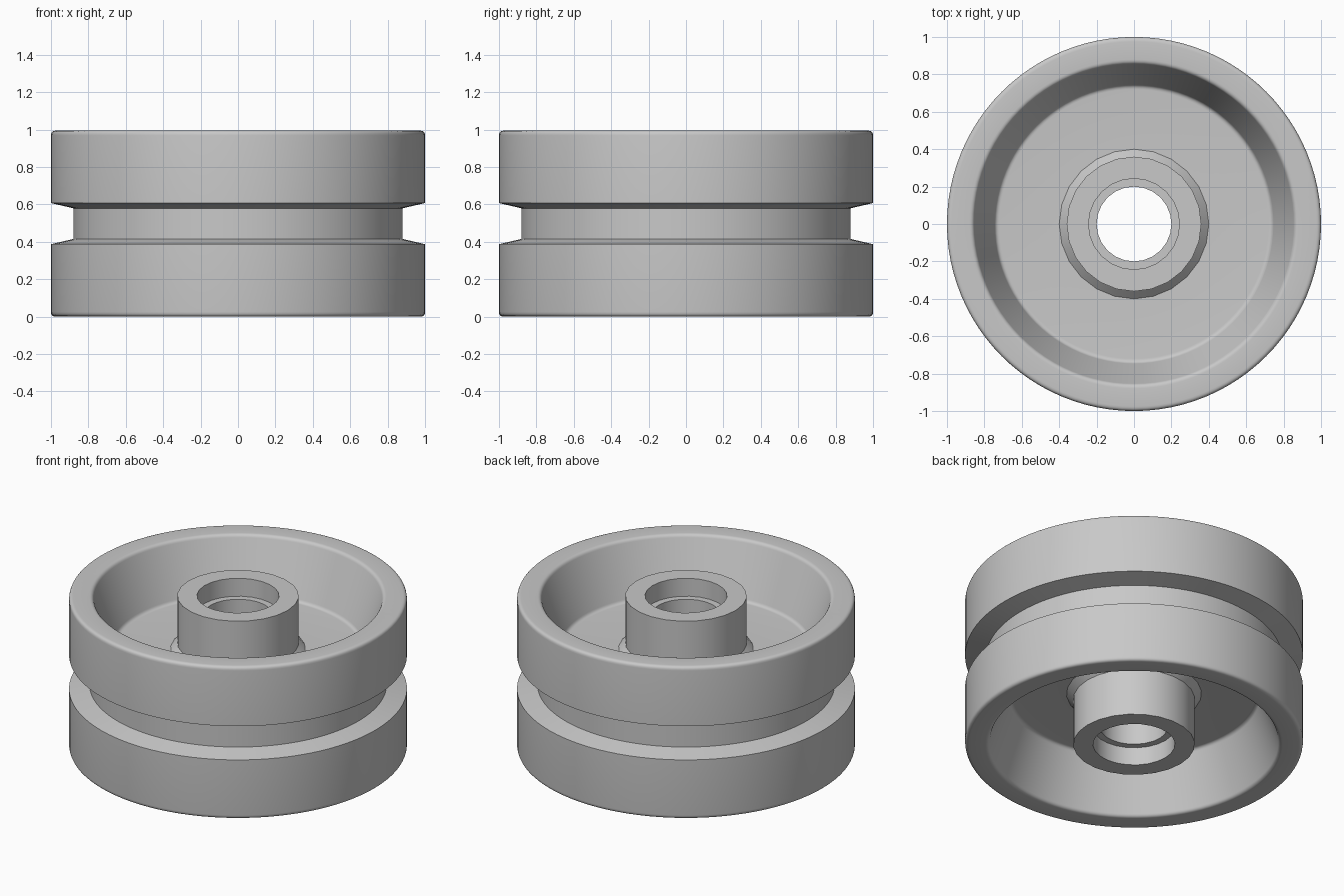
import bpy, bmesh
from math import cos, sin, tau, radians
from mathutils import Vector

cube = bpy.data.objects.get("Cube")
if cube:
    bpy.data.objects.remove(cube, do_unlink=True)

MID = 0.497  # half the total height

# Single plain metal colour
metal = bpy.data.materials.new("light grey metal")
metal.use_nodes = True
grey = (0.58, 0.58, 0.58, 1)
metal.diffuse_color = grey
metal.node_tree.nodes["Principled BSDF"].inputs["Base Color"].default_value = grey


def rounded(points, steps=5):
    """Replace each (radius, height, rounding) corner by a small curve."""
    out = []
    for i, (r, h, size) in enumerate(points):
        corner = Vector((r, h))
        if not size:
            out.append(corner)
            continue
        start = corner + (Vector(points[i - 1][:2]) - corner).normalized() * size
        end = corner + (Vector(points[i + 1][:2]) - corner).normalized() * size
        for s in range(steps + 1):
            t = s / steps
            out.append(start * (1 - t) ** 2 + corner * 2 * t * (1 - t) + end * t * t)
    return out


def lathe(name, half_profile, sides):
    """Mirror an upper half profile about mid height and revolve it."""
    upper = rounded(half_profile)
    lower = [Vector((p.x, -p.y)) for p in reversed(upper)]
    profile = upper + lower
    bm = bmesh.new()
    rings = []
    for k in range(sides):
        a = tau * k / sides
        rings.append([bm.verts.new((p.x * cos(a), p.x * sin(a), MID + p.y))
                      for p in profile])
    n = len(profile)
    for k in range(sides):
        here, there = rings[k], rings[(k + 1) % sides]
        for i in range(n):
            j = (i + 1) % n
            bm.faces.new((here[i], there[i], there[j], here[j]))
    bmesh.ops.recalc_face_normals(bm, faces=bm.faces)
    mesh = bpy.data.meshes.new(name)
    bm.to_mesh(mesh)
    bm.free()
    mesh.materials.append(metal)
    obj = bpy.data.objects.new(name, mesh)
    bpy.context.collection.objects.link(obj)
    bpy.ops.object.select_all(action="DESELECT")
    obj.select_set(True)
    bpy.context.view_layer.objects.active = obj
    bpy.ops.object.shade_smooth_by_angle(angle=radians(28))
    return obj


WEB = 0.15  # half thickness of the web

# Grooved wheel with dished sides, its web running into the hub
lathe("grooved_wheel", [
    (0.88, 0.082, 0),
    (1.0, 0.11, 0),
    (1.0, MID, 0.025),
    (0.86, MID, 0.02),
    (0.74, WEB, 0.02),
    (0.3, WEB, 0),
], 96)

# Hub with a chamfered foot, a counterbore and a through bore
lathe("hub", [
    (0.4, WEB, 0),
    (0.36, WEB + 0.04, 0),
    (0.36, MID, 0),
    (0.243, MID, 0),
    (0.243, 0.38, 0),
    (0.2, 0.38, 0),
], 24)
